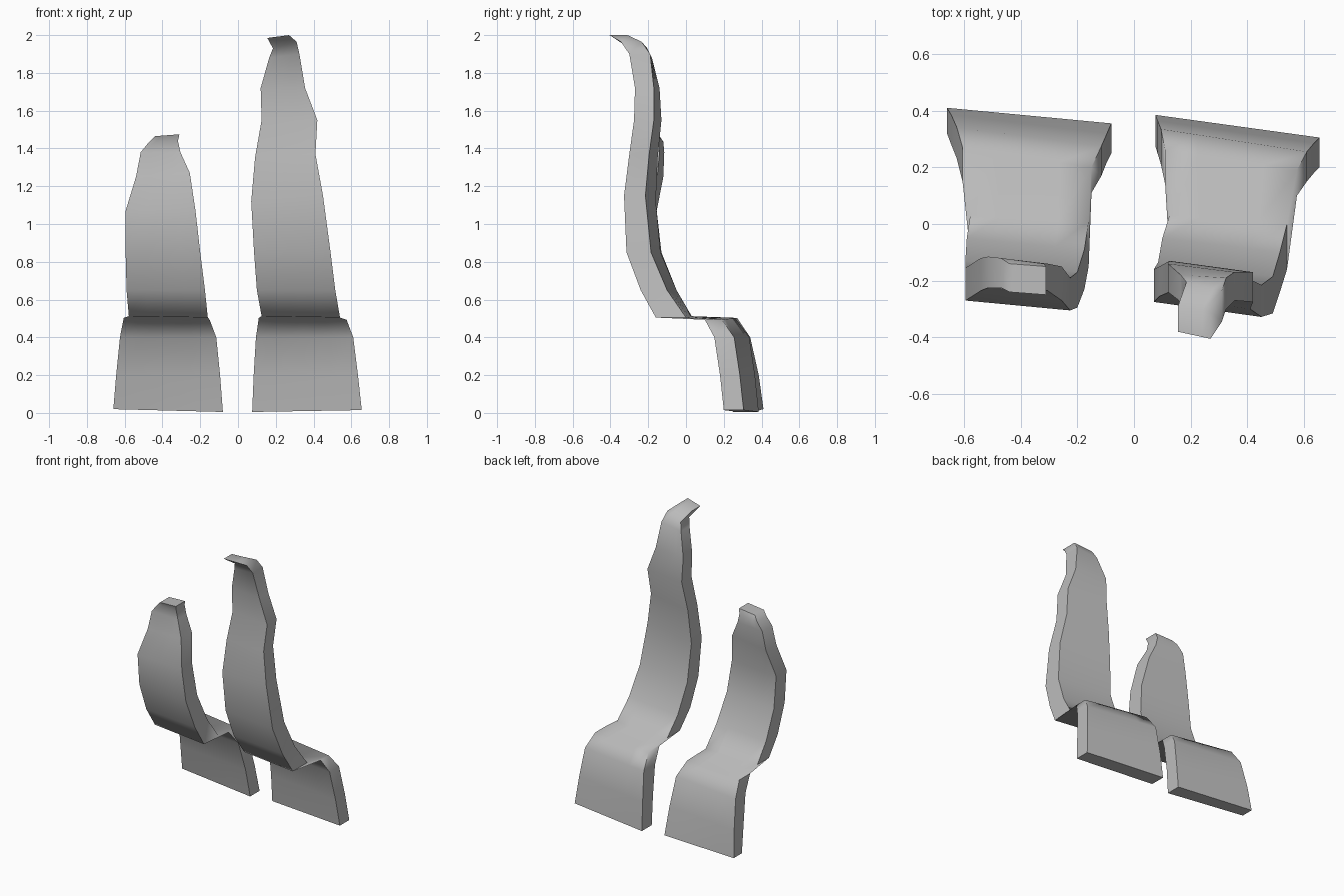
import bpy, bmesh

COLS = 4  # strips across the width

grey = bpy.data.materials.new("grey")
grey.diffuse_color = (0.5, 0.5, 0.5, 1)


def strip(name, rows):
    """Loft of four-cornered sections: each row holds a left and a right edge
    as (x, z, front y, back y)."""
    bm = bmesh.new()
    rings = []
    for a, b in rows:
        front, back = [], []
        for i in range(COLS + 1):
            t = i / COLS
            x, z, yf, yb = [p + (q - p) * t for p, q in zip(a, b)]
            front.append(bm.verts.new((x, yf, z)))
            back.append(bm.verts.new((x, yb, z)))
        rings.append(front + back[::-1])
    n = len(rings[0])
    for lo, hi in zip(rings, rings[1:]):
        for i in range(n):
            j = (i + 1) % n
            bm.faces.new((lo[i], lo[j], hi[j], hi[i]))
    # end caps
    for r in (rings[0], rings[-1]):
        for i in range(COLS):
            bm.faces.new((r[i], r[i + 1], r[n - 2 - i], r[n - 1 - i]))
    bmesh.ops.recalc_face_normals(bm, faces=bm.faces)
    me = bpy.data.meshes.new(name)
    bm.to_mesh(me)
    bm.free()
    me.materials.append(grey)
    ob = bpy.data.objects.new(name, me)
    bpy.context.collection.objects.link(ob)
    bpy.context.view_layer.objects.active = ob
    ob.select_set(True)
    bpy.ops.object.shade_smooth_by_angle(angle=1.05)
    ob.select_set(False)


# short strip: hanging slab, thin shelf, curved upright, blunt tip
strip("short_strip", [
    ((-.66, .02, .32, .41), (-.08, .005, .25, .355)),
    ((-.645, .2, .28, .385), (-.095, .2, .22, .32)),
    ((-.625, .4, .23, .34), (-.115, .4, .17, .275)),
    ((-.605, .503, .15, .27), (-.15, .493, .11, .20)),
    ((-.578, .512, -.10, .03), (-.16, .505, -.15, .01)),
    ((-.59, .65, -.18, -.05), (-.175, .65, -.23, -.09)),
    ((-.595, .85, -.25, -.13), (-.20, .85, -.295, -.17)),
    ((-.595, 1.07, -.27, -.155), (-.225, 1.07, -.305, -.19)),
    ((-.54, 1.25, -.235, -.12), (-.255, 1.27, -.27, -.15)),
    ((-.515, 1.38, -.225, -.115), (-.305, 1.38, -.235, -.14)),
    ((-.47, 1.435, -.225, -.12), (-.318, 1.44, -.235, -.14)),
    ((-.44, 1.465, -.24, -.14), (-.31, 1.475, -.25, -.15)),
])

# tall strip: the same build with a longer upright and a hooked tip
strip("tall_strip", [
    ((.075, .005, .275, .385), (.655, .015, .20, .305)),
    ((.083, .2, .25, .365), (.635, .2, .18, .285)),
    ((.095, .4, .21, .335), (.61, .4, .15, .255)),
    ((.11, .503, .14, .26), (.575, .493, .10, .19)),
    ((.125, .512, -.11, .03), (.54, .505, -.16, .0)),
    ((.10, .65, -.19, -.05), (.515, .65, -.24, -.10)),
    ((.085, .85, -.26, -.135), (.49, .85, -.315, -.185)),
    ((.07, 1.12, -.275, -.16), (.45, 1.15, -.328, -.215)),
    ((.09, 1.35, -.255, -.15), (.41, 1.37, -.30, -.195)),
    ((.125, 1.55, -.24, -.13), (.42, 1.55, -.275, -.17)),
    ((.12, 1.72, -.24, -.14), (.355, 1.72, -.27, -.17)),
    ((.165, 1.88, -.275, -.18), (.325, 1.90, -.30, -.19)),
    ((.185, 1.93, -.30, -.205), (.31, 1.965, -.345, -.235)),
    ((.155, 1.985, -.38, -.29), (.27, 2.0, -.405, -.31)),
])
